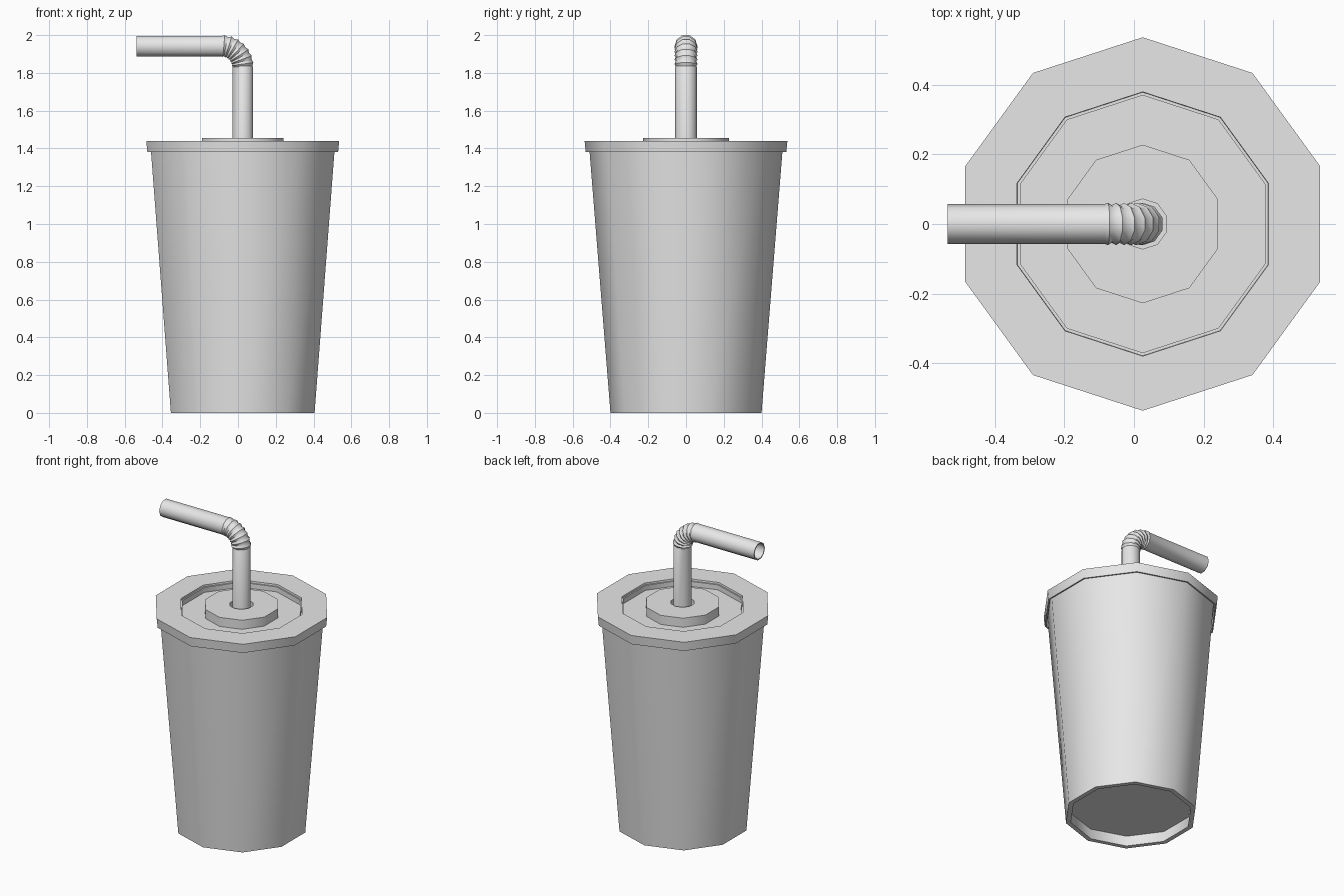
import bpy, bmesh, math
from mathutils import Vector

if "Cube" in bpy.data.objects:
    bpy.data.objects.remove(bpy.data.objects["Cube"])

SIDES = 10
CX = 0.025                      # axis of cup and straw
Y = Vector((0, 1, 0))

grey = bpy.data.materials.new("light_grey")
grey.diffuse_color = (0.8, 0.8, 0.8, 1)
grey.use_nodes = True
grey.node_tree.nodes["Principled BSDF"].inputs["Base Color"].default_value = grey.diffuse_color


def loft(name, rings, closed=False, caps=False, angle=40):
    """Skin ten-sided rings given as (centre, outward direction, radius)."""
    bm = bmesh.new()
    loops = []
    for c, n, r in rings:
        ts = [math.pi / 2 + 2 * math.pi * k / SIDES for k in range(SIDES)]
        loops.append([bm.verts.new(c + r * (math.cos(t) * n + math.sin(t) * Y)) for t in ts])
    pairs = list(zip(loops, loops[1:]))
    if closed:
        pairs.append((loops[-1], loops[0]))
    for a, b in pairs:
        for k in range(SIDES):
            j = (k + 1) % SIDES
            bm.faces.new((a[k], a[j], b[j], b[k]))
    if caps:
        bm.faces.new(loops[0])
        bm.faces.new(loops[-1])
    bmesh.ops.recalc_face_normals(bm, faces=bm.faces)
    me = bpy.data.meshes.new(name)
    bm.to_mesh(me)
    bm.free()
    me.materials.append(grey)
    ob = bpy.data.objects.new(name, me)
    bpy.context.collection.objects.link(ob)
    bpy.ops.object.select_all(action='DESELECT')
    ob.select_set(True)
    bpy.context.view_layer.objects.active = ob
    bpy.ops.object.shade_smooth_by_angle(angle=math.radians(angle))
    return ob


def lathe(name, profile, **kw):
    return loft(name, [(Vector((CX, 0, z)), Vector((1, 0, 0)), r) for r, z in profile], **kw)


# cup: recessed base, tapered outer wall, inner wall and inner floor
lathe("cup", [(0.375, 0.07), (0.37, 0), (0.40, 0), (0.514, 1.425),
              (0.505, 1.425), (0.385, 0.09)], caps=True)

# lid: overhanging rim, sunken tray, raised centre with a straw hole
lathe("lid", [(0.522, 1.38), (0.531, 1.38), (0.537, 1.44), (0.38, 1.44),
              (0.376, 1.395), (0.228, 1.395), (0.228, 1.455), (0.072, 1.455),
              (0.072, 1.385), (0.37, 1.385), (0.37, 1.428), (0.522, 1.428)],
      closed=True)

# straw: upright tube, ribbed bend, level mouth tube, then back along the inside
R, Z0 = 0.11, 1.832             # bend radius and start height
BEND = Vector((CX - R, 0, Z0))
RIBS = 7


def bend_ring(a, r):
    n = Vector((math.cos(a), 0, math.sin(a)))
    return (BEND + R * n, n, r)


X, Z = Vector((1, 0, 0)), Vector((0, 0, 1))
foot = Vector((CX, 0, 1.3))
mouth = Vector((-0.537, 0, Z0 + R))
outer = [(foot, X, 0.057), bend_ring(0, 0.057)]
for i in range(RIBS):
    step = math.pi / 2 / RIBS
    outer += [bend_ring((i + 0.15) * step, 0.054), bend_ring((i + 0.6) * step, 0.061)]
outer += [bend_ring(math.pi / 2, 0.057), (mouth, Z, 0.057)]
inner = [(mouth, Z, 0.050)]
inner += [bend_ring(math.pi / 2 * (1 - i / 6), 0.048) for i in range(7)]
inner += [(foot, X, 0.050)]
loft("straw", outer + inner, closed=True, angle=38)
